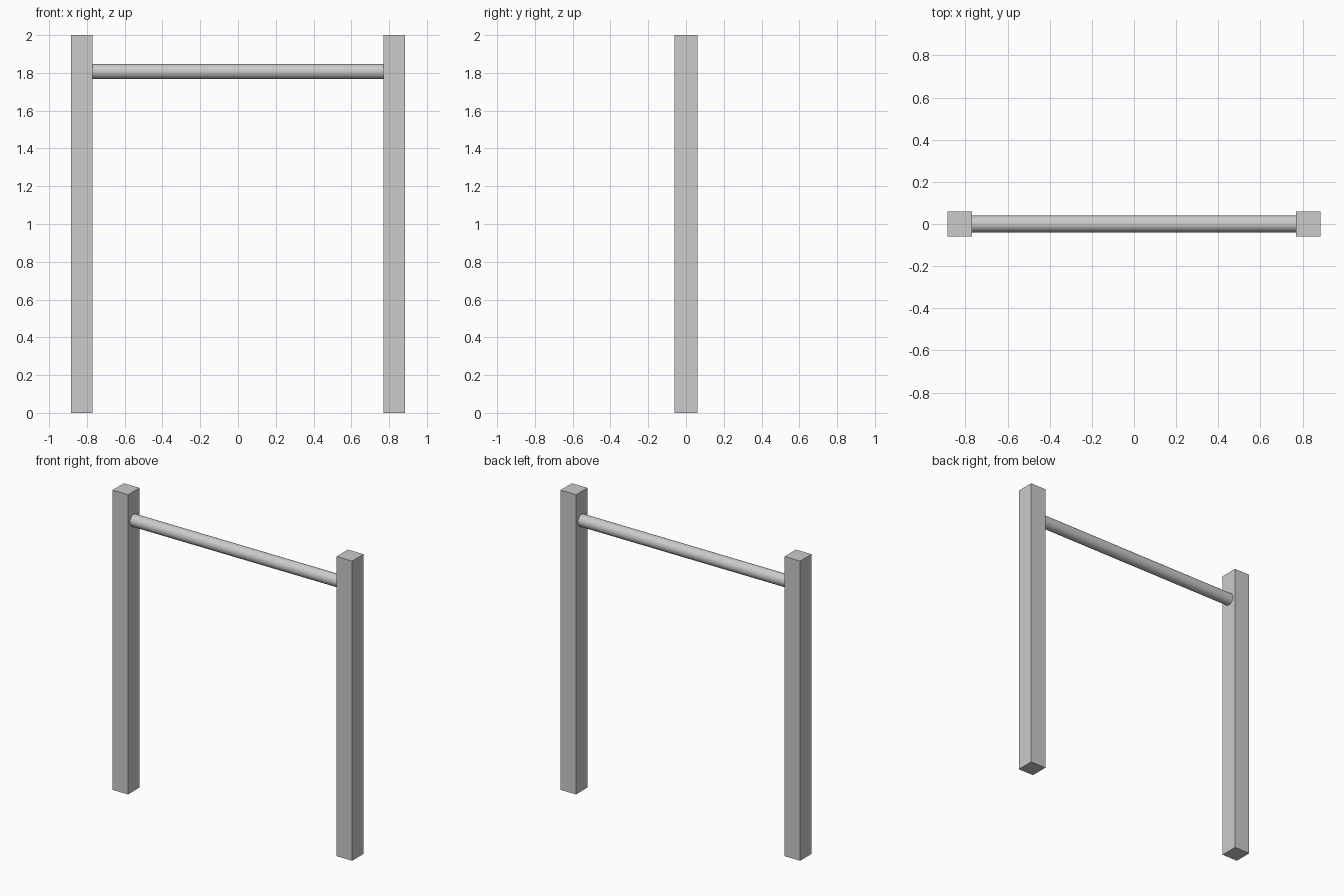
import bpy
import math

if "Cube" in bpy.data.objects:
    bpy.data.objects.remove(bpy.data.objects["Cube"])

POST_W, POST_D, HEIGHT = 0.115, 0.12, 2.0
OUTER_X = 0.885
BAR_Z, BAR_R = 1.807, 0.04


def post(name, side):
    x = side * (OUTER_X - POST_W / 2)
    bpy.ops.mesh.primitive_cube_add(size=1, location=(x, 0, HEIGHT / 2))
    ob = bpy.context.object
    ob.name = name
    ob.scale = (POST_W, POST_D, HEIGHT)
    bpy.ops.object.transform_apply(location=False, rotation=False, scale=True)


# Square upright posts
post("left_post", -1)
post("right_post", 1)

# Round crossbar, its ends set just into the posts
length = 2 * (OUTER_X - POST_W) + 0.01
bpy.ops.mesh.primitive_cylinder_add(vertices=24, radius=BAR_R, depth=length,
                                    location=(0, 0, BAR_Z),
                                    rotation=(0, math.pi / 2, 0))
bar = bpy.context.object
bar.name = "crossbar"
bpy.ops.object.shade_smooth_by_angle(angle=math.radians(30))
